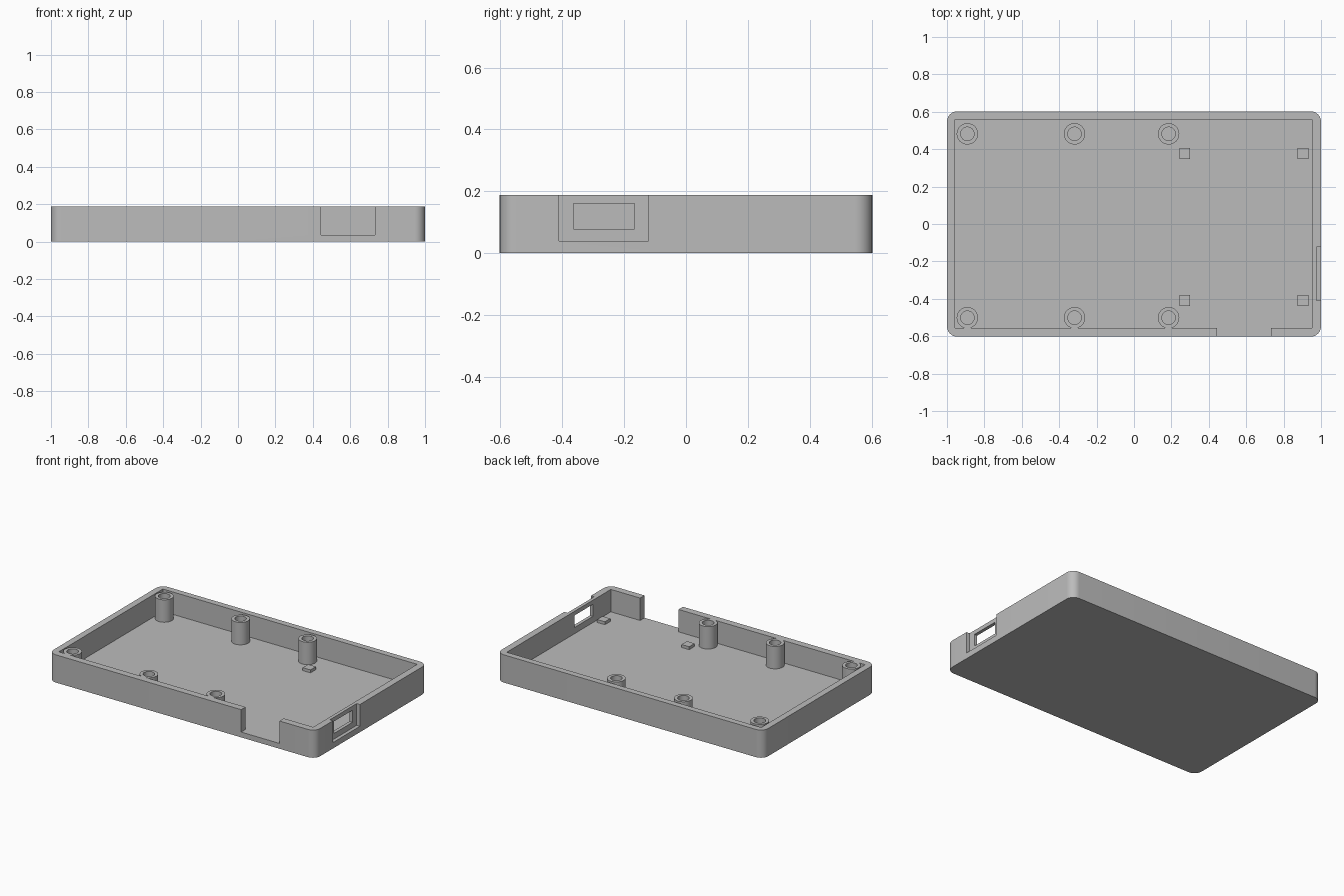
import bpy
import bmesh
from math import radians
from mathutils import Matrix, Vector

if "Cube" in bpy.data.objects:
    bpy.data.objects.remove(bpy.data.objects["Cube"], do_unlink=True)

RIM = 0.188
FLOOR = 0.036

grey = bpy.data.materials.new("plain grey")
grey.use_nodes = True
grey.diffuse_color = (0.5, 0.5, 0.5, 1)
grey.node_tree.nodes["Principled BSDF"].inputs["Base Color"].default_value = (0.5, 0.5, 0.5, 1)


def finish(name, bm):
    bmesh.ops.recalc_face_normals(bm, faces=bm.faces)
    mesh = bpy.data.meshes.new(name)
    bm.to_mesh(mesh)
    bm.free()
    mesh.materials.append(grey)
    obj = bpy.data.objects.new(name, mesh)
    bpy.context.collection.objects.link(obj)
    return obj


def box(name, low, high, corner=0):
    """Box between two corners, with optional rounded upright edges."""
    low, high = Vector(low), Vector(high)
    bm = bmesh.new()
    bmesh.ops.create_cube(bm, size=1, matrix=Matrix.Translation((low + high) / 2)
                          @ Matrix.Diagonal((*(high - low), 1)))
    if corner:
        upright = [e for e in bm.edges
                   if abs(e.verts[0].co.z - e.verts[1].co.z) > 0.01]
        bmesh.ops.bevel(bm, geom=upright, offset=corner, segments=10,
                        profile=0.5, affect='EDGES')
    return finish(name, bm)


def tube(name, x, y, bottom, top, outer, inner, sides=48):
    """Hollow round post made by spinning a rectangular section."""
    bm = bmesh.new()
    section = [bm.verts.new((x + r, y, z)) for r, z in
               ((inner, bottom), (outer, bottom), (outer, top), (inner, top))]
    edges = [bm.edges.new((section[i], section[(i + 1) % 4])) for i in range(4)]
    bmesh.ops.spin(bm, geom=section + edges, cent=(x, y, 0), axis=(0, 0, 1),
                   angle=radians(360), steps=sides, use_merge=True)
    bmesh.ops.remove_doubles(bm, verts=bm.verts, dist=0.0001)
    return finish(name, bm)


def smooth(obj):
    bpy.ops.object.select_all(action='DESELECT')
    obj.select_set(True)
    bpy.context.view_layer.objects.active = obj
    bpy.ops.object.shade_smooth_by_angle(angle=radians(30))


def cut(target, cutter):
    bpy.context.view_layer.objects.active = target
    mod = target.modifiers.new(cutter.name, 'BOOLEAN')
    mod.operation = 'DIFFERENCE'
    mod.solver = 'EXACT'
    mod.object = cutter
    bpy.ops.object.modifier_apply(modifier=mod.name)
    bpy.data.objects.remove(cutter, do_unlink=True)


# Tray with its cavity, front opening, side recess and port window
tray = box("tray", (-1, -0.602, 0), (1, 0.602, RIM), corner=0.055)
cut(tray, box("cavity", (-0.956, -0.555, FLOOR), (0.953, 0.56, 0.3)))
cut(tray, box("front_opening", (0.445, -0.7, FLOOR), (0.733, -0.5, 0.3)))
cut(tray, box("port_recess", (0.976, -0.41, 0.04), (1.1, -0.122, 0.3)))
cut(tray, box("port_window", (0.9, -0.364, 0.078), (1.1, -0.167, 0.16)))
smooth(tray)

# Two rows of hollow screw posts
for row, y in (("front", -0.501), ("back", 0.482)):
    for place, x in (("right", -0.891), ("middle", -0.318), ("left", 0.185)):
        smooth(tube(f"{row}_{place}_post", x, y, FLOOR - 0.01, RIM, 0.057, 0.036))

# Small square support pegs on the floor
for row, y in (("front", -0.409), ("back", 0.377)):
    for place, x in (("inner", 0.271), ("outer", 0.904)):
        box(f"{row}_{place}_peg", (x - 0.029, y - 0.029, FLOOR - 0.01),
            (x + 0.029, y + 0.029, FLOOR + 0.02))
